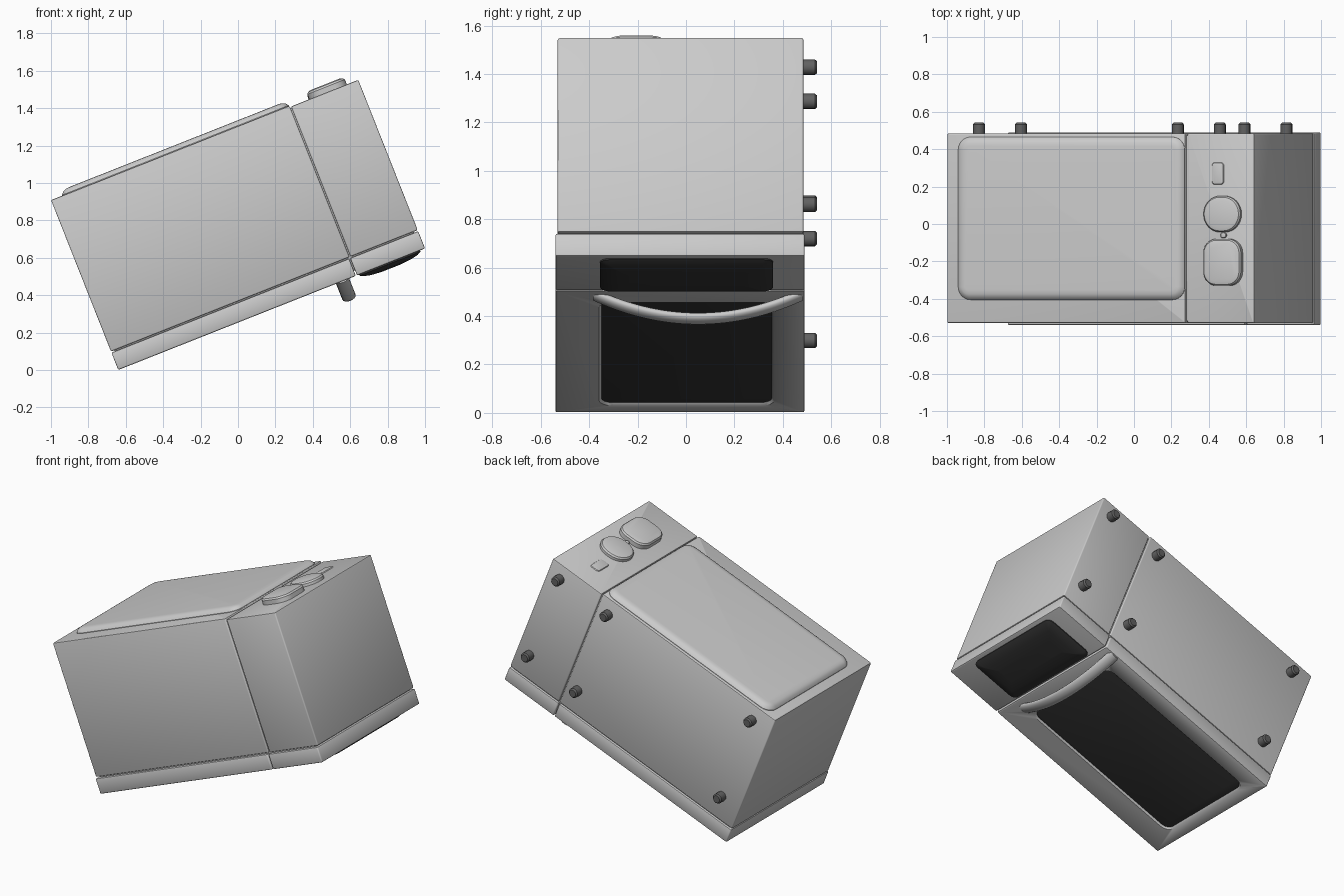
import bpy, bmesh
from math import pi, sin, cos, radians
from mathutils import Matrix

if "Cube" in bpy.data.objects:
    bpy.data.objects.remove(bpy.data.objects["Cube"])

# The oven is modelled square, front facing local -z, then tilted onto its front lower edge
TILT = Matrix.Translation((-0.64, 0, 0)) @ Matrix.Rotation(radians(-21.6), 4, 'Y')


def material(name, grey):
    m = bpy.data.materials.new(name)
    m.diffuse_color = (grey, grey, grey, 1)
    m.use_nodes = True
    m.node_tree.nodes["Principled BSDF"].inputs["Base Color"].default_value = m.diffuse_color
    return m


GLASS = material("dark_glass", 0.035)
RUBBER = material("dark_rubber", 0.12)


def skin(name, rings, mat=None, angle=35):
    """Join rings of points into one closed surface."""
    bm = bmesh.new()
    loops = [[bm.verts.new(p) for p in ring] for ring in rings]
    n = len(loops[0])
    for a, b in zip(loops, loops[1:]):
        for i in range(n):
            j = (i + 1) % n
            bm.faces.new((a[i], a[j], b[j], b[i]))
    bm.faces.new(loops[0])
    bm.faces.new(loops[-1])
    bmesh.ops.recalc_face_normals(bm, faces=bm.faces)
    me = bpy.data.meshes.new(name)
    bm.to_mesh(me)
    bm.free()
    ob = bpy.data.objects.new(name, me)
    bpy.context.collection.objects.link(ob)
    ob.matrix_world = TILT
    if mat:
        me.materials.append(mat)
    bpy.ops.object.select_all(action='DESELECT')
    ob.select_set(True)
    bpy.context.view_layer.objects.active = ob
    bpy.ops.object.shade_smooth_by_angle(angle=radians(angle))
    return ob


def outline(x0, x1, y0, y1, r, z, seg):
    """Rounded rectangle at height z."""
    pts = []
    corners = ((x1 - r, y1 - r), (x0 + r, y1 - r), (x0 + r, y0 + r), (x1 - r, y0 + r))
    for k, (cx, cy) in enumerate(corners):
        for i in range(seg + 1):
            a = (k + i / seg) * pi / 2
            pts.append((cx + r * cos(a), cy + r * sin(a), z))
    return pts


def slab(name, x, y, r, steps, mat=None, seg=4):
    """Rounded slab; steps are (inset, height) pairs."""
    return skin(name, [outline(x[0] + d, x[1] - d, y[0] + d, y[1] - d,
                               max(r - d, 0.003), z, seg) for d, z in steps], mat)


def block(name, x, y, z, e=0.008):
    return slab(name, x, y, e, [(e, z[0]), (e * .3, z[0] + e * .3), (0, z[0] + e),
                                (0, z[1] - e), (e * .3, z[1] - e * .3), (e, z[1])])


# Casing in two sections, with an inner core closing the seams
block("main_casing", (0, 1.371), (-0.53, 0.485), (0.106, 0.977))
block("side_casing", (1.378, 1.764), (-0.53, 0.485), (0.106, 0.97))
block("inner_core", (0.02, 1.74), (-0.52, 0.475), (0.03, 0.96))

# Door with a shallow window opening, and the control section beside it
door = block("door", (0, 1.366), (-0.54, 0.49), (0, 0.1))
block("control_section", (1.373, 1.764), (-0.54, 0.49), (0, 0.1))
cutter = slab("window_cutter", (0.08, 1.24), (-0.36, 0.365), 0.06,
              [(-0.01, -0.01), (0.012, 0.012)])
cutter.hide_render = True
cutter.hide_set(True)
cut = door.modifiers.new("window_opening", 'BOOLEAN')
cut.operation = 'DIFFERENCE'
cut.solver = 'EXACT'
cut.object = cutter
slab("window_glass", (0.09, 1.23), (-0.35, 0.355), 0.05,
     [(0, 0.015), (0, 0.01), (0.004, 0.009)], GLASS)
slab("control_display", (1.385, 1.735), (-0.355, 0.36), 0.04,
     [(0, 0.005), (0, -0.006), (0.02, -0.017), (0.06, -0.026), (0.12, -0.031)], GLASS)

# Bowed door handle swept along an arc
path = []
for i in range(33):
    t = i / 16 - 1
    cy, cz = 0.05 + 0.425 * t, 0.012 - 0.104 * (1 - t * t)
    slope = 0.208 * t / 0.425
    k = (1 + slope * slope) ** -0.5
    path.append([(1.29 + 0.038 * cos(a), cy - slope * k * 0.021 * sin(a),
                  cz + k * 0.021 * sin(a))
                 for a in (j * pi / 8 for j in range(16))])
skin("door_handle", path, angle=60)

# Raised rear panel
slab("rear_panel", (0.065, 1.368), (-0.405, 0.465), 0.07,
     [(0, 0.965), (0, 0.98), (0.012, 0.996), (0.03, 1.004), (0.05, 1.006)], seg=6)

# Rear bosses
for name, cx, cy, w, d, r, top in (
        ("large_rear_boss", 1.59, -0.205, 0.108, 0.125, 0.075, 1.013),
        ("round_rear_boss", 1.585, 0.053, 0.106, 0.097, 0.095, 1.002),
        ("small_rear_boss", 1.555, 0.27, 0.035, 0.06, 0.02, 0.977),
        ("rear_peg", 1.59, -0.06, 0.016, 0.016, 0.015, 0.985)):
    e = min(0.025, r * 0.6)
    slab(name, (cx - w, cx + w), (cy - d, cy + d), r,
         [(0, 0.96), (0, top - e * .6), (e * .3, top - e * .2), (e, top)], seg=8)

# Six feet on the underside, in three pairs
for i, x in enumerate((0.144, 1.287, 1.67)):
    for side, z in (("front", 0.265), ("rear", 0.875)):
        skin(f"foot_{side}_{i + 1}",
             [[(x + r * cos(a), y, z + r * sin(a)) for a in (k * pi / 6 for k in range(12))]
              for r, y in ((0.032, 0.475), (0.032, 0.533), (0.024, 0.542))], RUBBER)
